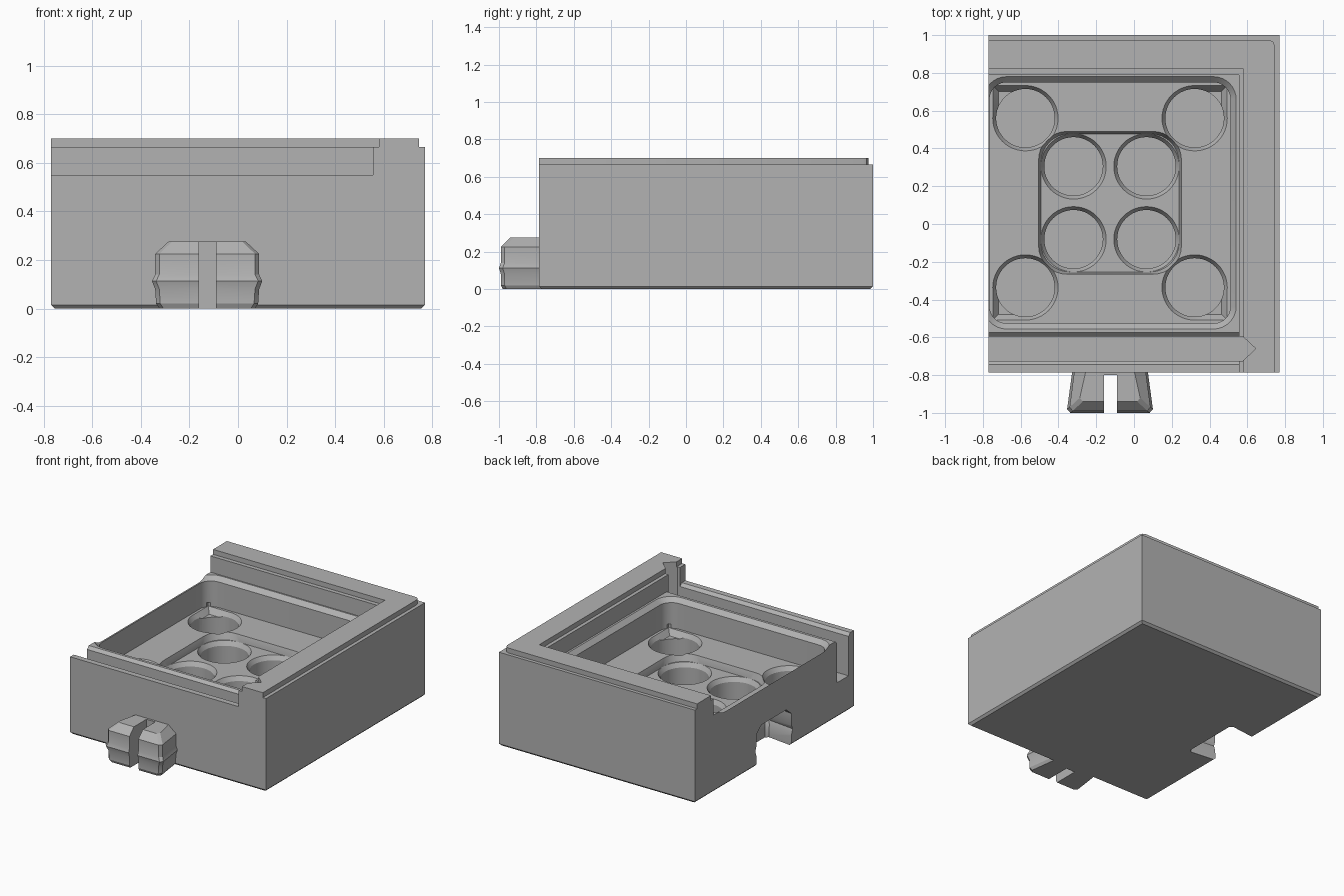
import bpy, bmesh, math

if "Cube" in bpy.data.objects:
    bpy.data.objects.remove(bpy.data.objects["Cube"])

gray = bpy.data.materials.new("plain gray")
gray.use_nodes = True
gray.diffuse_color = (0.45, 0.45, 0.45, 1)
gray.node_tree.nodes["Principled BSDF"].inputs["Base Color"].default_value = gray.diffuse_color


def loft(name, levels):
    """Solid through a stack of (z, outline) sections with equal point counts."""
    bm = bmesh.new()
    rings = [[bm.verts.new((x, y, z)) for x, y in outline] for z, outline in levels]
    for low, high in zip(rings, rings[1:]):
        for i in range(len(low)):
            j = (i + 1) % len(low)
            bm.faces.new((low[i], low[j], high[j], high[i]))
    bm.faces.new(rings[0][::-1])
    bm.faces.new(rings[-1])
    bmesh.ops.recalc_face_normals(bm, faces=bm.faces)
    mesh = bpy.data.meshes.new(name)
    bm.to_mesh(mesh)
    bm.free()
    mesh.materials.append(gray)
    obj = bpy.data.objects.new(name, mesh)
    bpy.context.collection.objects.link(obj)
    return obj


def rect(x0, x1, y0, y1):
    return [(x0, y0), (x1, y0), (x1, y1), (x0, y1)]


def round_square(cx, cy, half, r, steps=8):
    pts = []
    for q, (sx, sy) in enumerate([(1, 1), (-1, 1), (-1, -1), (1, -1)]):
        for k in range(steps + 1):
            a = math.pi / 2 * (q + k / steps)
            pts.append((cx + sx * (half - r) + r * math.cos(a),
                        cy + sy * (half - r) + r * math.sin(a)))
    return pts


def circle(cx, cy, r, n=48):
    return [(cx + r * math.cos(2 * math.pi * i / n),
             cy + r * math.sin(2 * math.pi * i / n)) for i in range(n)]


def cut(obj, levels):
    cutter = loft("cutter", levels)
    cutter.hide_render = True
    mod = obj.modifiers.new("cut", "BOOLEAN")
    mod.operation = "DIFFERENCE"
    mod.solver = "EXACT"
    mod.object = cutter
    bpy.context.view_layer.objects.active = obj
    bpy.ops.object.modifier_apply(modifier=mod.name)
    bpy.data.objects.remove(cutter)


def block(outline, z0, z1):
    return [(z0, outline), (z1, outline)]


CX, CY = -0.127, 0.112          # centre of the pocket
W, FRONT, BACK = 0.77, -0.785, 1.0
LEDGE, FLOOR, WELL = 0.55, 0.338, 0.29

# Body with a chamfered foot
full = rect(-W, W, FRONT, BACK)
body = loft("tray_body", [(0, rect(-W + .015, W - .015, FRONT + .015, BACK - .015)),
                          (0.015, full), (0.7, full)])

# Outer rim step along the back and left sides
cut(body, block([(.745, -2), (2, -2), (2, 2), (-2, 2), (-2, .975),
                 (.715, .975), (.736, .966), (.745, .945)], .665, 1))

# Stepped lid seat, open to the front and right
cut(body, block(rect(-2, .58, -2, .82), .665, 1))
cut(body, block(rect(-2, .555, -2, .79), LEDGE, 1))

# Chamfered pocket and the shallow well in its floor
cut(body, [(z, round_square(CX, CY, h, r)) for z, h, r in
           [(FLOOR, .638, .09), (.52, .638, .09), (LEDGE, .668, .12), (.6, .668, .12)]])
cut(body, [(z, round_square(CX, CY, h, .15)) for z, h in
           [(WELL, .365), (FLOOR, .378), (.4, .378)]])

# Round holes: four in the corners, four in the well
for spread, top in [(.448, FLOOR), (.193, WELL)]:
    for sx in (-1, 1):
        for sy in (-1, 1):
            x, y = CX + sx * spread, CY + sy * spread
            cut(body, [(.08, circle(x, y, .155)), (top - .03, circle(x, y, .155)),
                       (top, circle(x, y, .173)), (top + .03, circle(x, y, .173))])
            if top == FLOOR:
                # Square relief at the outer corner of the hole
                a, b = sorted((x, x + sx * .172))
                c, d = sorted((y, y + sy * .172))
                cut(body, [(FLOOR - .04, rect(a + .03, b - .03, c + .03, d - .03)),
                           (FLOOR, rect(a, b, c, d)), (FLOOR + .03, rect(a, b, c, d))])

# Long pointed groove in the front wall, with chamfered lips
GY = -0.66
cut(body, block([(-2, GY - .065), (.575, GY - .065), (.645, GY),
                 (.575, GY + .065), (-2, GY + .065)], .25, 1))
cut(body, [(.53, rect(-2, .555, GY - .065, GY + .065)),
           (LEDGE, rect(-2, .555, GY - .085, GY + .085)),
           (.58, rect(-2, .555, GY - .085, GY + .085))])

# Dovetail sections: height, half width at tip, half width at root, reach
SHAPE = [(0, .2, .17, .195), (.02, .213, .182, .205), (.08, .217, .187, .205),
         (.113, .23, .198, .215), (.14, .217, .187, .205),
         (.225, .217, .187, .205), (.275, .165, .125, .155)]


def dovetail(tip, root, reach, inset):
    """Outline in (along, across) coordinates, widening away from the face."""
    soft = .02
    slope = (tip - root) / reach * soft
    half = [(-inset, root), (reach - soft, tip - slope), (reach, tip - soft)]
    return half + [(a, -c) for a, c in reversed(half)]


# Slotted tab on the front
tab = loft("front_tab", [(z, [(CX + c, FRONT - a) for a, c in dovetail(t, r, d, .02)])
                         for z, t, r, d in SHAPE])
cut(tab, block(rect(-.16, -.09, -2, -.8), -1, 1))

# Matching socket in the right side
socket = [(-.05,) + SHAPE[1][1:]] + SHAPE[1:]
cut(body, [(z, [(-W + a, CY + c) for a, c in dovetail(t + .006, r + .006, d + .006, .05)])
           for z, t, r, d in socket])

for obj in (body, tab):
    bpy.ops.object.select_all(action="DESELECT")
    obj.select_set(True)
    bpy.context.view_layer.objects.active = obj
    bpy.ops.object.shade_smooth_by_angle(angle=math.radians(25))
